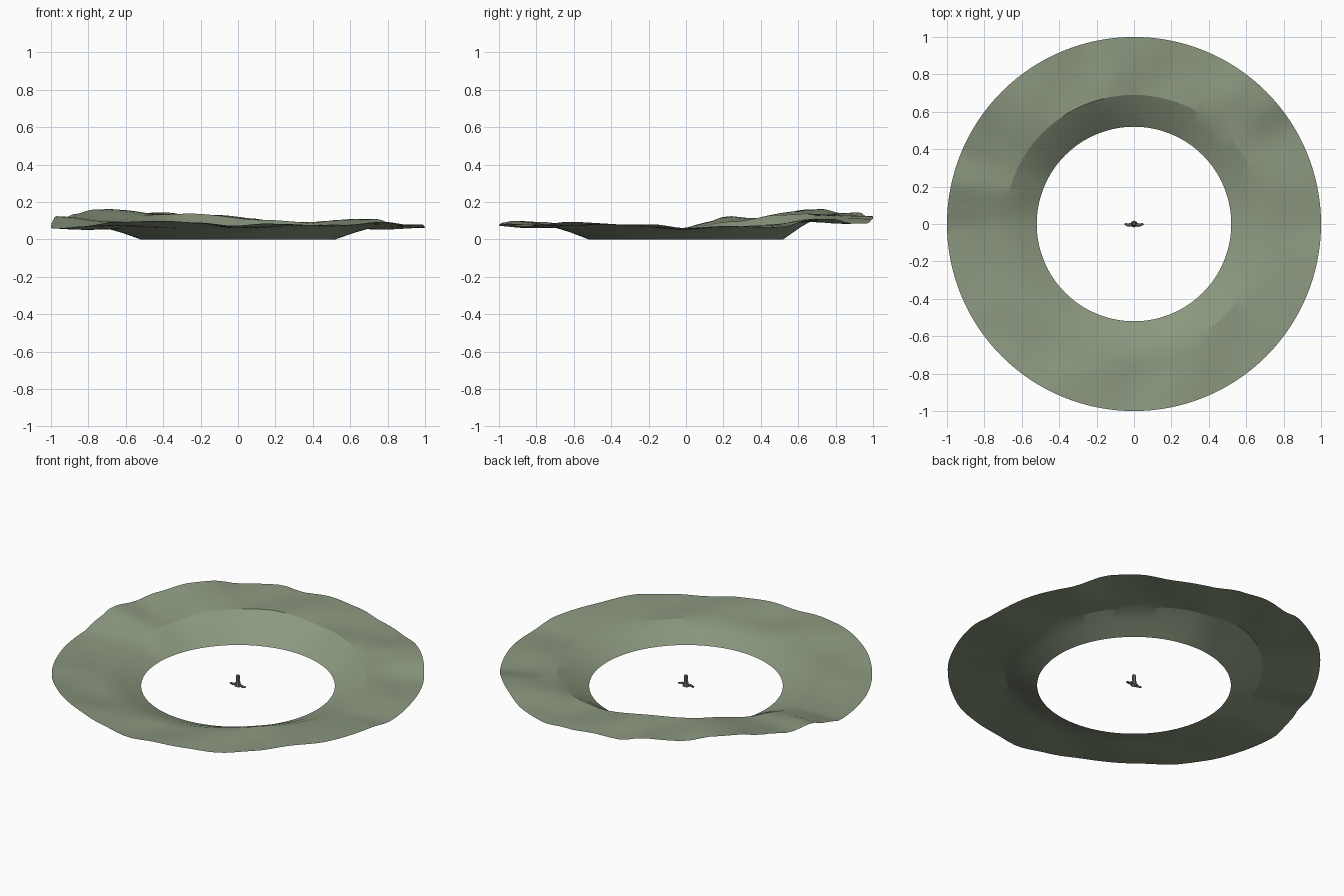
import bpy, bmesh, math, random
from mathutils import Vector

if "Cube" in bpy.data.objects:
    bpy.data.objects.remove(bpy.data.objects["Cube"])

random.seed(4)


def material(name, rgb):
    m = bpy.data.materials.new(name)
    m.diffuse_color = (*rgb, 1)
    m.use_nodes = True
    m.node_tree.nodes["Principled BSDF"].inputs["Base Color"].default_value = m.diffuse_color
    return m


MOSS = material("moss_green", (0.26, 0.315, 0.215))
DARK = material("dark_moss", (0.15, 0.17, 0.13))

# Heights around the ring as (angle in degrees, z)
RIM = [(0, .06), (17, .07), (30, .066), (43, .11), (51, .11), (63, .085), (75, .085),
       (85, .108), (96, .125), (104, .118), (112, .145), (124, .14), (133, .162),
       (140, .16), (151, .135), (159, .113), (167, .125), (174, .09), (181, .06),
       (202, .062), (214, .07), (230, .093), (246, .1), (258, .09), (269, .073),
       (278, .085), (288, .08), (299, .068), (310, .08), (321, .094), (334, .08),
       (350, .08)]
CREST = [(0, .055), (45, .08), (80, .105), (111, .138), (135, .13), (160, .095),
         (182, .055), (225, .058), (270, .06), (315, .078)]


def height(table, a):
    pts = table + [(table[0][0] + 360, table[0][1])]
    for (a0, z0), (a1, z1) in zip(pts, pts[1:]):
        if a0 <= a <= a1:
            t = (a - a0) / (a1 - a0)
            t = t * t * (3 - 2 * t)
            return z0 + (z1 - z0) * t


def finish(bm, name, mat, angle):
    me = bpy.data.meshes.new(name)
    bm.to_mesh(me)
    bm.free()
    ob = bpy.data.objects.new(name, me)
    bpy.context.collection.objects.link(ob)
    me.materials.append(mat)
    bpy.ops.object.select_all(action='DESELECT')
    ob.select_set(True)
    bpy.context.view_layer.objects.active = ob
    bpy.ops.object.shade_smooth_by_angle(angle=math.radians(angle))
    return ob


# Terrain ring: inner bank, crest and a rolling outer plateau
N = 128
RADII = [.52, .62, .69, .75, .81, .87, .93, 1.0]
bm = bmesh.new()
rings = []
for r in RADII:
    ring = []
    for i in range(N):
        a = 360 * i / N
        c, o = height(CREST, a), height(RIM, a)
        if r <= .69:
            z = {.52: 0, .62: .64 * c, .69: c}[r]
        else:
            t = (r - .69) / .31
            z = c + (o - c) * t
            z += .007 * math.sin(math.pi * t) * math.sin(math.radians(a * 9) + 7 * r)
        th = math.radians(a)
        ring.append(bm.verts.new((r * math.cos(th), r * math.sin(th), z)))
    rings.append(ring)
for inner, outer in zip(rings, rings[1:]):
    for i in range(N):
        j = (i + 1) % N
        bm.faces.new((inner[i], outer[i], outer[j], inner[j]))
finish(bm, "terrain_ring", MOSS, 20)


# Small stump in the middle: lathed trunk
bm = bmesh.new()
prev = None
for r, z in [(.02, 0), (.015, .012), (.012, .03), (.012, .055), (.009, .064)]:
    ring = [bm.verts.new((r * math.cos(k * math.pi / 4), r * .9 * math.sin(k * math.pi / 4), z))
            for k in range(8)]
    if prev:
        for k in range(8):
            bm.faces.new((prev[k], prev[(k + 1) % 8], ring[(k + 1) % 8], ring[k]))
    prev = ring
bm.faces.new(prev)
finish(bm, "stump_trunk", DARK, 30)

# Low rocks spreading left and right of the stump
for side, name in ((-1, "left_rocks"), (1, "right_rocks")):
    bm = bmesh.new()
    for x, s in ((.02, .012), (.032, .01), (.045, .008)):
        res = bmesh.ops.create_icosphere(bm, subdivisions=1, radius=s)
        off = Vector((side * x, random.uniform(-.007, .007), s * .7))
        for v in res["verts"]:
            v.co = Vector((v.co.x, v.co.y, v.co.z * .7)) + off
    finish(bm, name, DARK, 10)
